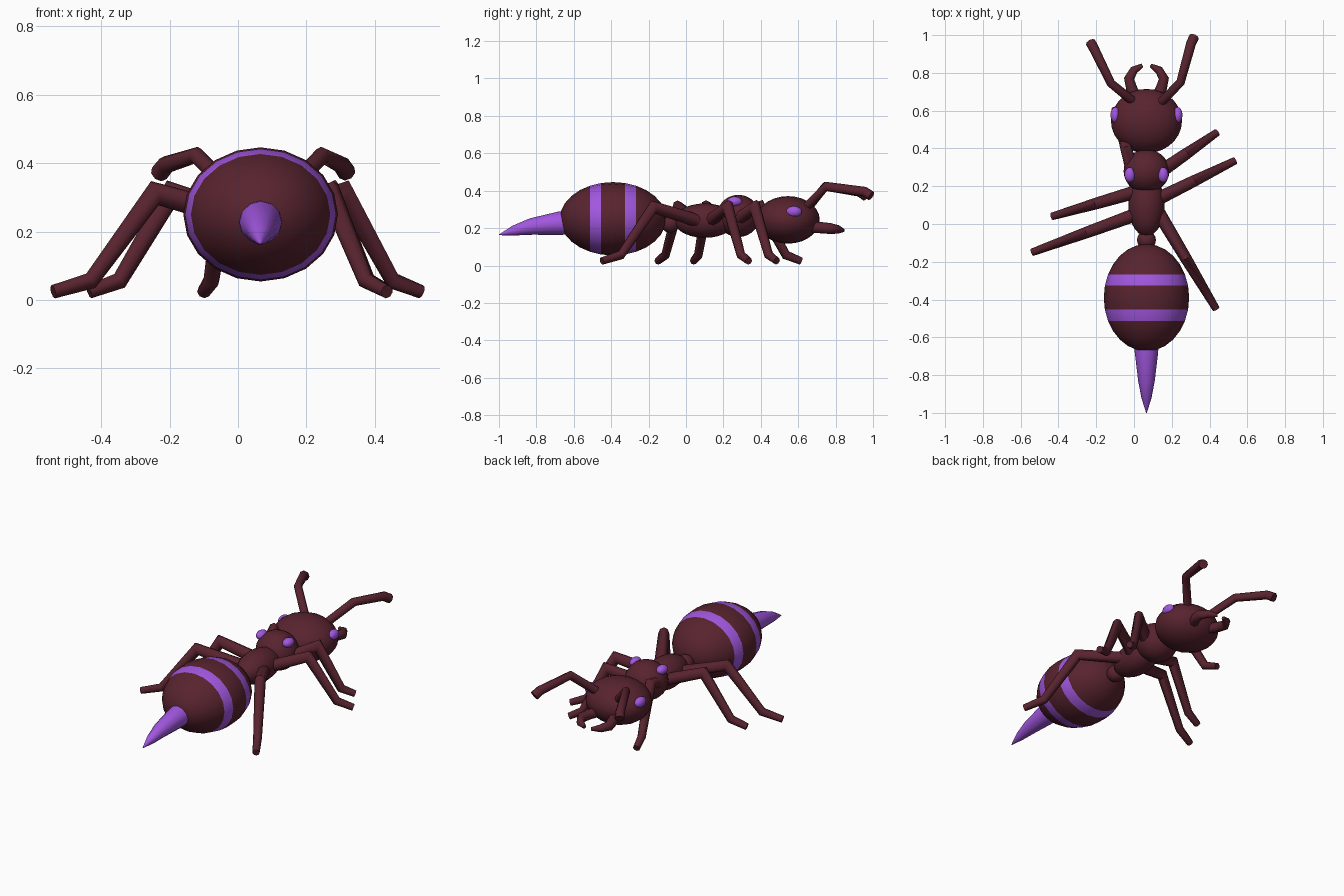
import bpy, bmesh, math
from mathutils import Vector, Matrix

if "Cube" in bpy.data.objects:
    bpy.data.objects.remove(bpy.data.objects["Cube"])

CX = 0.066  # x of the body axis


def material(name, rgb):
    m = bpy.data.materials.new(name)
    m.diffuse_color = (*rgb, 1)
    m.use_nodes = True
    m.node_tree.nodes["Principled BSDF"].inputs["Base Color"].default_value = m.diffuse_color
    return m


BROWN = material("dark maroon", (0.098, 0.017, 0.028))
PURPLE = material("violet", (0.36, 0.095, 0.74))


def finish(name, bm, mats, angle=50):
    bmesh.ops.recalc_face_normals(bm, faces=bm.faces)
    mesh = bpy.data.meshes.new(name)
    bm.to_mesh(mesh)
    bm.free()
    for m in mats:
        mesh.materials.append(m)
    ob = bpy.data.objects.new(name, mesh)
    bpy.context.collection.objects.link(ob)
    bpy.ops.object.select_all(action='DESELECT')
    ob.select_set(True)
    bpy.context.view_layer.objects.active = ob
    bpy.ops.object.shade_smooth_by_angle(angle=math.radians(angle))
    return ob


def ellipsoid(name, center, radii, mats, segments=20, rings=14, rule=None):
    """Sphere with its poles along y, stretched to the radii."""
    bm = bmesh.new()
    bmesh.ops.create_uvsphere(bm, u_segments=segments, v_segments=rings, radius=1)
    bm.transform(Matrix.Rotation(math.pi / 2, 4, 'X'))
    if rule:
        for f in bm.faces:
            f.material_index = rule(f.calc_center_median())
    bm.transform(Matrix.Translation(center) @ Matrix.Diagonal((*radii, 1)))
    return finish(name, bm, mats)


def tube(name, points, radii, mat, sides=8):
    """Jointed limb: mitred rings along a path, closed at both ends."""
    pts = [Vector(p) for p in points]
    bm = bmesh.new()
    rings = []
    for i, p in enumerate(pts):
        a = (p - pts[i - 1]).normalized() if i else None
        b = (pts[i + 1] - p).normalized() if i < len(pts) - 1 else None
        t = ((a or b) + (b or a)).normalized()
        side = t.cross(Vector((0, 0, 1))).normalized()
        up = side.cross(t)
        stretch = 1 / max(0.75, t.dot(a or b))
        rings.append([bm.verts.new(p + radii[i] * (
            side * math.cos(k * math.tau / sides) + up * stretch * math.sin(k * math.tau / sides)))
            for k in range(sides)])
    for r, s in zip(rings, rings[1:]):
        for k in range(sides):
            n = (k + 1) % sides
            bm.faces.new((r[k], r[n], s[n], s[k]))
    bm.faces.new(rings[0])
    bm.faces.new(rings[-1])
    return finish(name, bm, [mat])


# Body: striped abdomen, waist, two thorax segments, head
ellipsoid("abdomen", (CX, -0.39, 0.25), (0.226, 0.284, 0.196), [BROWN, PURPLE],
          rule=lambda c: int(0.23 < abs(c.y) < 0.43))
ellipsoid("waist", (CX, -0.085, 0.225), (0.05, 0.05, 0.05), [BROWN], 16, 10)
ellipsoid("rear_thorax", (CX, 0.10, 0.24), (0.096, 0.165, 0.092), [BROWN])
ellipsoid("front_thorax", (CX, 0.28, 0.265), (0.121, 0.115, 0.113), [BROWN])
ellipsoid("head", (CX, 0.545, 0.244), (0.188, 0.17, 0.127), [BROWN])

# Stinger
tube("stinger", [(CX, -0.58, 0.232), (CX, -0.68, 0.226), (CX, -0.83, 0.208),
                 (CX, -0.92, 0.187), (CX, -1.0, 0.164)],
     [0.066, 0.062, 0.044, 0.027, 0.002], PURPLE, 12)

# Eyes on the head and the front thorax
for s, side in ((-1, "left"), (1, "right")):
    ellipsoid(side + "_head_eye", (CX + s * 0.165, 0.577, 0.288), (0.026, 0.042, 0.03),
              [PURPLE], 14, 10)
    ellipsoid(side + "_thorax_eye", (CX + s * 0.088, 0.26, 0.342), (0.029, 0.04, 0.027),
              [PURPLE], 14, 10)
    # Mandibles
    tube(side + "_mandible",
         [(CX + s * x, y, z) for x, y, z in
          ((0.05, 0.66, 0.205), (0.078, 0.715, 0.203), (0.092, 0.77, 0.198),
           (0.066, 0.815, 0.193), (0.022, 0.84, 0.188))],
         [0.03, 0.03, 0.027, 0.022, 0.01], BROWN)

# Antennae, each in its own pose
tube("right_antenna", [(0.13, 0.63, 0.30), (0.246, 0.75, 0.423), (0.302, 0.955, 0.395),
                       (0.318, 0.99, 0.372)], [0.024, 0.023, 0.026, 0.027], BROWN)
tube("left_antenna", [(0.0, 0.645, 0.30), (-0.122, 0.745, 0.423), (-0.21, 0.925, 0.395),
                      (-0.23, 0.962, 0.37)], [0.024, 0.023, 0.026, 0.027], BROWN)

# Legs: hip and foot positions seen from above; knee and ankle lie between them
LEGS = {
    "right_front_leg": ((0.13, 0.27), (0.44, 0.485)),
    "right_middle_leg": ((0.12, 0.13), (0.535, 0.335)),
    "right_rear_leg": ((0.13, 0.06), (0.435, -0.45)),
    "left_front_leg": ((0.01, 0.21), (-0.10, 0.615)),
    "left_middle_leg": ((0.01, 0.17), (-0.435, 0.04)),
    "left_rear_leg": ((0.01, 0.05), (-0.54, -0.15)),
}
for name, (hip, foot) in LEGS.items():
    hip, foot = Vector(hip), Vector(foot)
    path = [(*hip.lerp(foot, t), z) for t, z in
            ((0, 0.24), (0.46, 0.312), (0.80, 0.056), (1, 0.024))]
    tube(name, path, [0.036, 0.031, 0.024, 0.02], BROWN)
